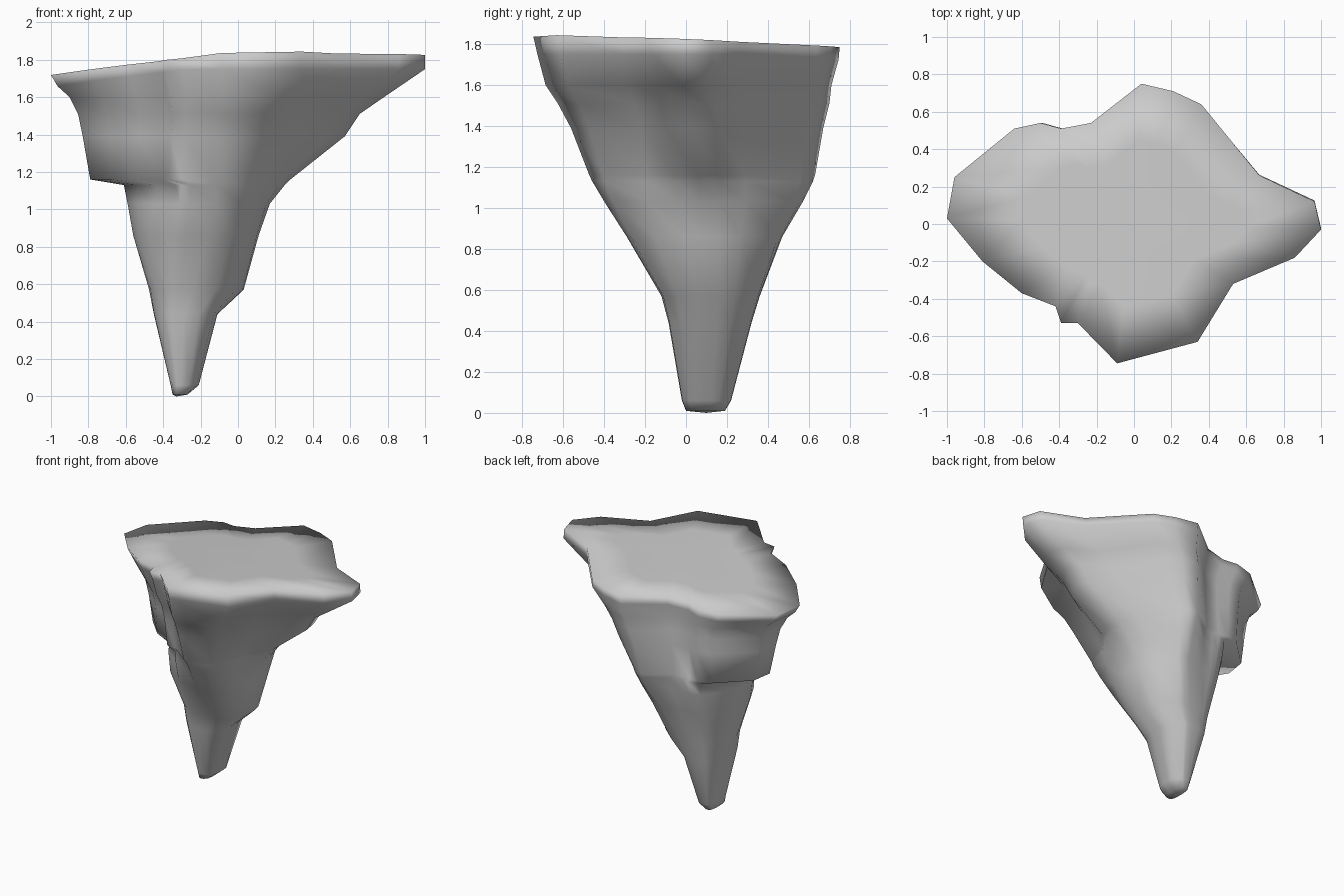
import bpy, bmesh, math

if "Cube" in bpy.data.objects:
    bpy.data.objects.remove(bpy.data.objects["Cube"])


def top_z(x, y):
    # gently tilted plateau
    return 1.815 - 0.04 * y + 0.01 * x - 0.085 * max(0, -x)


def rock(name, outline, rings, centre):
    """Loft a top outline down through rings (z, x0, xc, x1, y0, y1, roundness)."""
    hx = max(abs(p[0]) for p in outline)
    hy = max(abs(p[1]) for p in outline)
    unit = [(x / hx, y / hy) for x, y in outline]
    n = len(outline)

    bm = bmesh.new()
    loops = [[bm.verts.new((x, y, top_z(x, y))) for x, y in outline]]
    # inner plateau ring keeps the top even
    inner = [bm.verts.new((x * .6, y * .6, top_z(x * .6, y * .6))) for x, y in outline]
    for z, x0, xc, x1, y0, y1, rnd in rings:
        loop = []
        for (u, v), (ox, oy) in zip(unit, outline):
            # pull the outline towards a rounded square
            k = 1 + rnd * ((abs(u) ** 3 + abs(v) ** 3) ** (-1 / 3) - 1)
            u, v = u * k, v * k
            x = xc + u * (x1 - xc if u > 0 else xc - x0)
            y = (y0 + y1) / 2 + v * (y1 - y0) / 2
            loop.append(bm.verts.new((x, y, min(z, top_z(ox, oy) - .06))))
        loops.append(loop)
    for a, b in [(inner, loops[0])] + list(zip(loops, loops[1:])):
        for i in range(n):
            j = (i + 1) % n
            bm.faces.new((a[i], b[i], b[j], a[j]))
    # plateau centre and tip as fans
    for loop, c in ((inner, (0, 0, top_z(0, 0))), (loops[-1], centre)):
        cv = bm.verts.new(c)
        for i in range(n):
            bm.faces.new((loop[i], loop[(i + 1) % n], cv))
    bmesh.ops.recalc_face_normals(bm, faces=bm.faces)
    for f in bm.faces:
        f.smooth = True
    me = bpy.data.meshes.new(name)
    bm.to_mesh(me)
    bm.free()
    ob = bpy.data.objects.new(name, me)
    bpy.context.collection.objects.link(ob)
    return ob


# tapering rock: pointed ledge on the right, stepped lump on the left
rock("floating_rock",
     [(-1, .03), (-.81, -.2), (-.6, -.37), (-.42, -.44), (-.39, -.53), (-.3, -.53),
      (-.09, -.745), (.34, -.63), (.53, -.32), (.86, -.18), (1, -.03), (.965, .12),
      (.67, .26), (.36, .64), (.21, .71), (.04, .75), (-.23, .54), (-.39, .51),
      (-.5, .54), (-.64, .51), (-.96, .25)],
     [(1.75, -.965, 0, 1.0, -.73, .745, 0),
      (1.60, -.90, -.01, .78, -.69, .71, 0),
      (1.51, -.855, -.03, .65, -.63, .70, 0),
      (1.39, -.83, -.05, .57, -.565, .67, .05),
      (1.16, -.79, -.07, .28, -.475, .63, .2),
      # step under the left lump
      (1.13, -.61, -.07, .25, -.46, .62, .3),
      (1.03, -.59, -.08, .17, -.40, .57, .5),
      (.86, -.56, -.12, .11, -.29, .47, .75),
      (.57, -.475, -.22, .03, -.12, .36, .9),
      (.44, -.45, -.27, -.11, -.085, .32, 1),
      (.06, -.36, -.30, -.21, -.02, .22, 1),
      (.01, -.35, -.32, -.27, 0, .19, 1)], (-.33, .1, 0))
